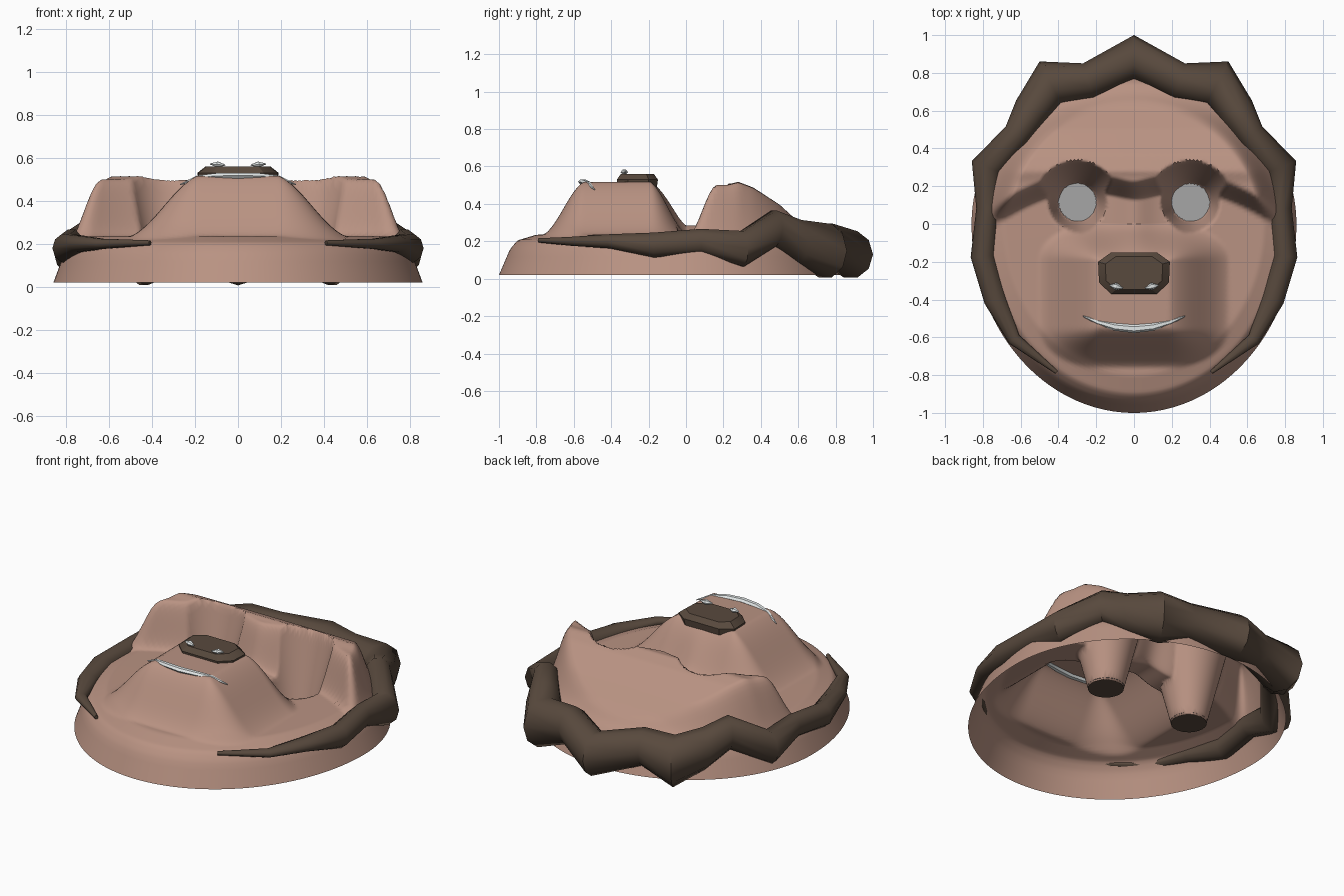
import bpy, bmesh, math
from mathutils import Vector

if "Cube" in bpy.data.objects:
    bpy.data.objects.remove(bpy.data.objects["Cube"])


def material(name, col):
    m = bpy.data.materials.new(name)
    m.diffuse_color = (*col, 1)
    m.use_nodes = True
    m.node_tree.nodes["Principled BSDF"].inputs["Base Color"].default_value = m.diffuse_color
    return m


SKIN = material("skin", (0.485, 0.29, 0.225))
HAIR = material("dark_brown", (0.098, 0.067, 0.047))
PALE = material("pale_white", (0.78, 0.82, 0.82))
GREY = material("eye_grey", (0.38, 0.38, 0.38))


def finish(name, bm, mat, angle=None):
    me = bpy.data.meshes.new(name)
    bm.to_mesh(me)
    bm.free()
    ob = bpy.data.objects.new(name, me)
    bpy.context.collection.objects.link(ob)
    me.materials.append(mat)
    if angle:
        bpy.ops.object.select_all(action='DESELECT')
        ob.select_set(True)
        bpy.context.view_layer.objects.active = ob
        bpy.ops.object.shade_smooth_by_angle(angle=math.radians(angle))
    return ob


def interp(pts, x):
    for (a, p), (b, q) in zip(pts, pts[1:]):
        if x <= b:
            return p + (q - p) * max(0, (x - a) / (b - a))
    return pts[-1][1]


def step(a, b, x):
    t = min(1, max(0, (x - a) / (b - a)))
    return t * t * (3 - 2 * t)


# ---- face shell: height field over an egg-shaped polar grid ----
BASE = [(0, .24), (.8, .235), (.9, .205), (.94, .16), (1, .02)]
FOREHEAD = [(.22, .505), (.28, .52), (.36, .49), (.5, .40), (.6, .31), (.72, .24), (.9, .22)]
EYE = (.30, .115)


def height(x, y, r):
    ax = abs(x)
    z = interp(BASE, r)
    # brow and sloping forehead
    f = .225 - .11 * max(0, (ax - .35) / .3) ** 1.5 - .03 * math.exp(-(x / .12) ** 2)
    z += (interp(FOREHEAD, y) - .24) * step(f - .07, f + .04, y) * (1 - step(.76, .93, r))
    # nose bridge
    z += .045 * math.exp(-(x / .1) ** 2) * step(-.2, -.05, y) * (1 - step(.15, .25, y))
    # muzzle
    dx = max(ax - .19, 0) / .31
    dv = y + .37
    dy = max(abs(dv) - .18, 0) / (.21 if dv < 0 else .19)
    t = min(1, math.hypot(dx, dy))
    z += .28 * (.5 * (1 - t) + .25 * (1 + math.cos(math.pi * t)))
    # conical eye sockets reaching the base plane
    d = math.hypot(ax - EYE[0], y - EYE[1])
    return min(z, .028 + 4 * max(0, d - .1)) if d < .3 else z


def face_shell():
    bm = bmesh.new()
    seg, rings = 192, 72
    prev = None
    centre = bm.verts.new((0, 0, height(0, 0, 0)))
    for i in range(1, rings + 1):
        r = i / rings
        ring = []
        for j in range(seg):
            a = 2 * math.pi * j / seg
            x = .86 * r * math.cos(a)
            y = r * math.sin(a) * (.82 if math.sin(a) > 0 else 1.0)
            ring.append(bm.verts.new((x, y, height(x, y, r))))
        for j in range(seg):
            k = (j + 1) % seg
            if prev:
                bm.faces.new((prev[j], ring[j], ring[k], prev[k]))
            else:
                bm.faces.new((centre, ring[j], ring[k]))
        prev = ring
    finish("face_shell", bm, SKIN, 60)


# ---- loft of elliptical sections: (x, y, z, half width, half height) ----
def loft(name, stations, sides, mat, angle=None):
    bm = bmesh.new()
    rows = []
    n = len(stations)
    for i, (x, y, z, w, h) in enumerate(stations):
        p, q = stations[max(i - 1, 0)], stations[min(i + 1, n - 1)]
        t = Vector((q[0] - p[0], q[1] - p[1], 0)).normalized()
        side = Vector((-t.y, t.x, 0))
        rows.append([bm.verts.new(Vector((x, y, z)) + side * w * math.cos(a) + Vector((0, 0, h * math.sin(a))))
                     for a in (2 * math.pi * k / sides for k in range(sides))])
    for a, b in zip(rows, rows[1:]):
        for k in range(sides):
            m = (k + 1) % sides
            bm.faces.new((a[k], b[k], b[m], a[m]))
    bm.faces.new(rows[0])
    bm.faces.new(rows[-1][::-1])
    bmesh.ops.recalc_face_normals(bm, faces=bm.faces)
    return finish(name, bm, mat, angle)


def mirrored(half):
    return [(-s[0], *s[1:]) for s in half[:0:-1]] + half


def plate(name, x, y, z, r, mat, flip=False):
    bm = bmesh.new()
    bmesh.ops.create_circle(bm, cap_ends=True, segments=24, radius=r)
    bmesh.ops.translate(bm, verts=bm.verts, vec=(x, y, z))
    if flip:
        bmesh.ops.reverse_faces(bm, faces=bm.faces)
    finish(name, bm, mat)


face_shell()

# lumpy hair running from chin to chin over the crown
loft("hair", mirrored([
    (0, .88, .13, .12, .13), (.24, .755, .19, .10, .11), (.44, .745, .15, .13, .15),
    (.54, .60, .20, .10, .12), (.62, .47, .27, .075, .10), (.775, .30, .16, .09, .10),
    (.775, .08, .20, .06, .07), (.80, -.17, .18, .065, .07), (.735, -.40, .20, .06, .04),
    (.635, -.61, .20, .035, .025), (.41, -.785, .205, .01, .012)]), 10, HAIR, 50)

# mouth crescent
loft("mouth", mirrored([
    (0, -.555, .518, .022, .015), (.1, -.545, .517, .02, .014),
    (.19, -.52, .508, .014, .012), (.27, -.488, .476, .003, .003)]), 6, PALE, 40)

# nose pad: rounded octagon, narrower on top
bm = bmesh.new()
outline = [(.12, -.15), (.19, -.2), (.185, -.31), (.12, -.37)]
outline = outline + [(-x, y) for x, y in outline[::-1]]
levels = []
for z, s in ((.49, .95), (.53, 1.0), (.56, .8)):
    levels.append([bm.verts.new((x * s, -.26 + (y + .26) * s, z)) for x, y in outline])
for a, b in zip(levels, levels[1:]):
    for k in range(8):
        bm.faces.new((a[k], a[(k + 1) % 8], b[(k + 1) % 8], b[k]))
bm.faces.new(levels[-1])
bm.faces.new(levels[0][::-1])
bmesh.ops.recalc_face_normals(bm, faces=bm.faces)
finish("nose", bm, HAIR, 30)

for s, tag in ((-1, "left"), (1, "right")):
    # nostril highlight
    loft("nostril_" + tag, [(s * .06, -.34, .567, .003, .003), (s * .095, -.33, .57, .02, .015),
                            (s * .13, -.325, .572, .003, .003)], 6, PALE)
    # eye plate with dark backing at the socket floor
    plate("eye_" + tag, s * EYE[0], EYE[1], .036, .102, GREY)
    plate("eye_back_" + tag, s * EYE[0], EYE[1], .024, .1, HAIR, True)
